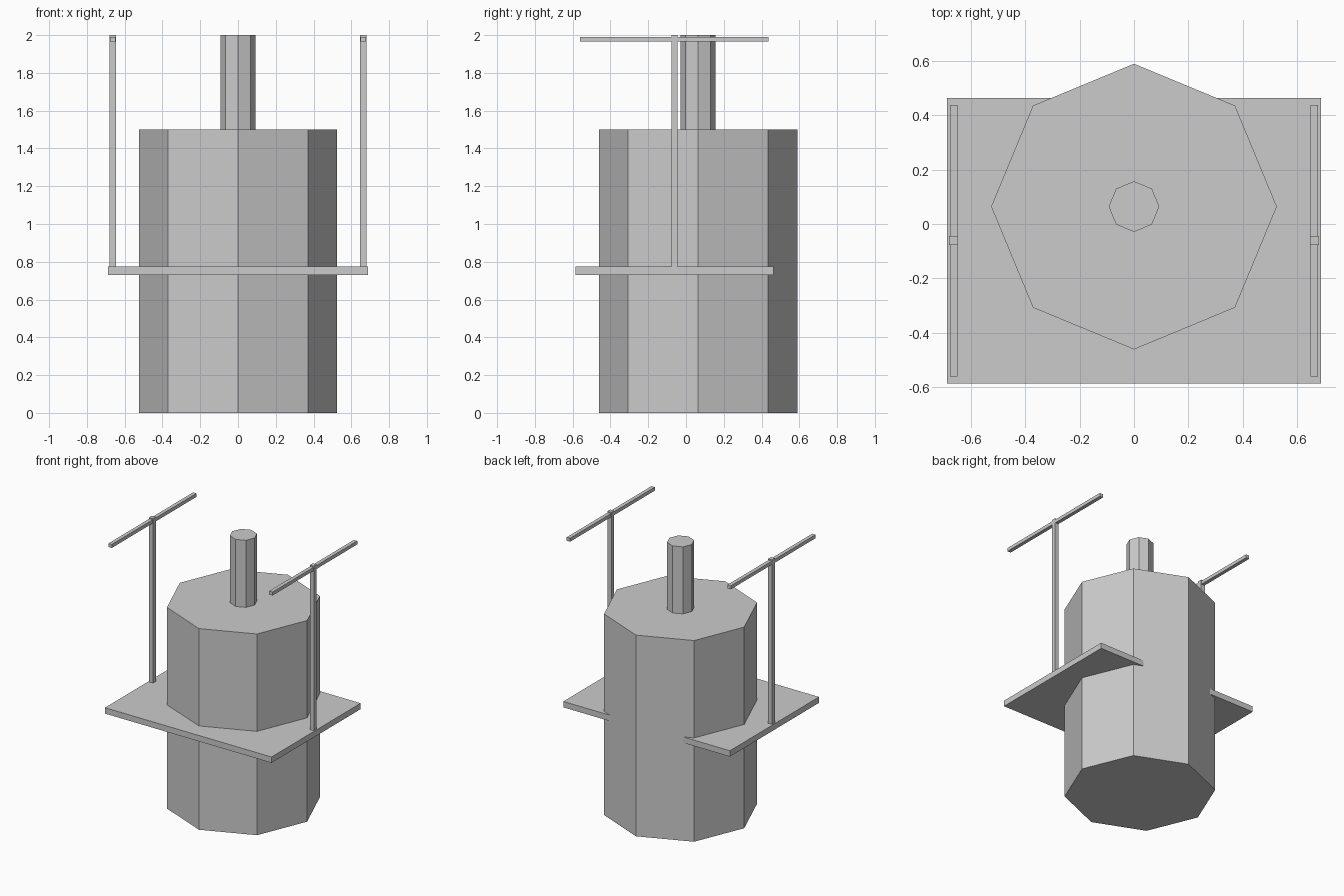
import bpy

# Remove the default cube
if "Cube" in bpy.data.objects:
    bpy.data.objects.remove(bpy.data.objects["Cube"], do_unlink=True)

# Single flat grey
grey = bpy.data.materials.new("light_grey")
grey.use_nodes = True
COLOUR = (0.6, 0.6, 0.6, 1)
grey.diffuse_color = COLOUR
grey.node_tree.nodes["Principled BSDF"].inputs["Base Color"].default_value = COLOUR


def finish(name):
    obj = bpy.context.object
    obj.name = obj.data.name = name
    obj.data.materials.append(grey)
    bpy.ops.object.transform_apply(location=False, rotation=False, scale=True)
    return obj


def box(name, centre, size):
    bpy.ops.mesh.primitive_cube_add(size=1, location=centre)
    bpy.context.object.scale = size
    return finish(name)


def octagon(name, radius, bottom, top):
    bpy.ops.mesh.primitive_cylinder_add(
        vertices=8, radius=radius, depth=top - bottom,
        location=(0, AXIS_Y, (bottom + top) / 2))
    return finish(name)


AXIS_Y = 0.064     # tank axis
POST_X = 0.663     # side posts
POST_Y = -0.061

# Tank and chimney
octagon("tank", 0.525, 0, 1.5)
octagon("chimney", 0.093, 1.5, 2)

# Platform passing through the tank
box("platform", (0, -0.061, 0.752), (1.374, 1.05, 0.044))

# Mirrored posts with crossbars
for side, sign in (("left", 1), ("right", -1)):
    box(side + "_post", (sign * POST_X, POST_Y, 1.386), (0.033, 0.033, 1.228))
    box(side + "_crossbar", (sign * POST_X, POST_Y, 1.978), (0.028, 0.998, 0.026))
